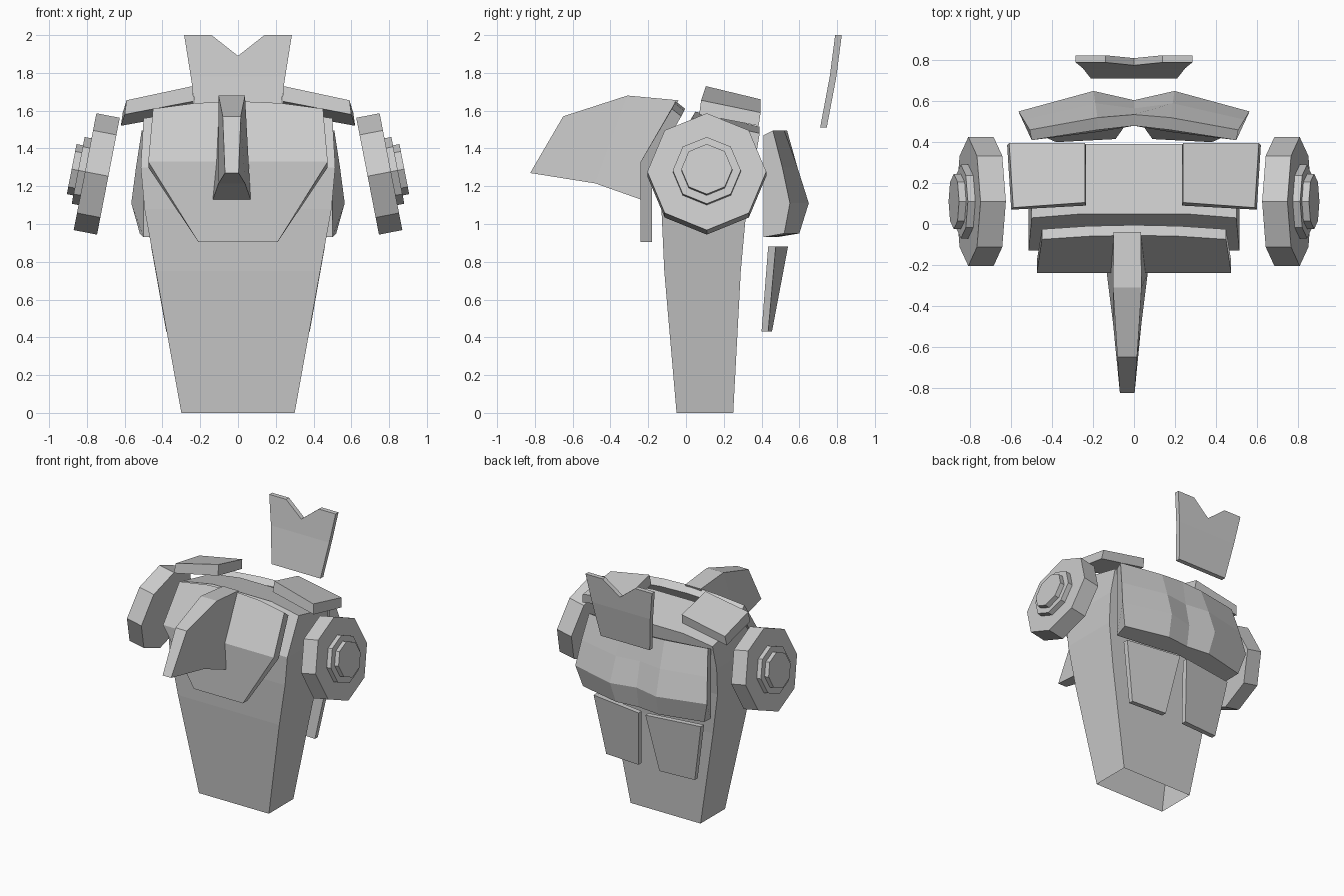
import bpy, bmesh, math
from mathutils import Matrix, Vector

if "Cube" in bpy.data.objects:
    bpy.data.objects.remove(bpy.data.objects["Cube"])

grey = bpy.data.materials.new("plain grey")
grey.diffuse_color = (0.6, 0.6, 0.6, 1)
grey.use_nodes = True
grey.node_tree.nodes["Principled BSDF"].inputs["Base Color"].default_value = grey.diffuse_color


def finish(name, bm):
    bmesh.ops.recalc_face_normals(bm, faces=bm.faces)
    me = bpy.data.meshes.new(name)
    bm.to_mesh(me)
    bm.free()
    me.materials.append(grey)
    ob = bpy.data.objects.new(name, me)
    bpy.context.collection.objects.link(ob)
    return ob


def loft(name, rings, start_cap=True, end_cap=True):
    """Join closed rings of points with quads and cap the ends."""
    bm = bmesh.new()
    vs = [[bm.verts.new(p) for p in r] for r in rings]
    n = len(vs[0])
    for a, b in zip(vs, vs[1:]):
        for i in range(n):
            j = (i + 1) % n
            bm.faces.new((a[i], a[j], b[j], b[i]))
    if start_cap:
        bm.faces.new(vs[0])
    if end_cap:
        bm.faces.new(vs[-1])
    return finish(name, bm)


# Torso: tapered shell, open underneath, (half width, front y, back y, side z, extra mid z, extra back z)
rings = []
for w, yf, yb, z, mid, back in [
        (0.30, -0.05, 0.25, 0.0, 0, 0),
        (0.435, -0.115, 0.29, 0.75, 0, 0),
        (0.495, -0.13, 0.32, 1.08, 0, 0),
        (0.515, -0.13, 0.36, 1.30, 0, 0),
        (0.50, 0.03, 0.39, 1.56, 0.035, -0.08)]:
    bow = 0.02 if mid else 0
    rings.append([(-w, yf, z), (-w / 2, yf + bow, z + mid), (w / 2, yf + bow, z + mid), (w, yf, z),
                  (w, yb, z + back), (w / 2, yb, z + mid + back),
                  (-w / 2, yb, z + mid + back), (-w, yb, z + back)])
loft("torso", rings, start_cap=False)

# Chest plate: bent slab, upper half leaning back
rings = []
for f in (-1, -0.5, 0, 0.5, 1):
    e = abs(f) ** 2
    xt, xm, xb = 0.45 * f, 0.475 * f, 0.21 * f
    yt, zt = -0.055 - 0.02 * e, 1.65 - 0.04 * e
    rings.append([(xt, yt, zt), (xm, -0.24, 1.33), (xb, -0.24, 0.905),
                  (xb, -0.18, 0.905), (xm, -0.18, 1.30), (xt, yt + 0.05, zt - 0.04)])
loft("chest_plate", rings)

# Front beak: wedge, narrow at the tip (top y, z, half width, bottom y, z, half width)
cx = -0.033
rings = []
for yt, zt, wt, yb, zb, wb in [
        (-0.65, 1.57, 0.048, -0.825, 1.27, 0.036),
        (-0.31, 1.68, 0.070, -0.48, 1.215, 0.07),
        (-0.04, 1.655, 0.066, -0.24, 1.13, 0.10)]:
    rings.append([(cx - wt, yt, zt), (cx + wt, yt, zt), (cx + wb, yb, zb), (cx - wb, yb, zb)])
loft("front_beak", rings)

# Backpack: faceted double bulge (half width, z, outer y, bulge y, centre y)
rows = [(0.50, 1.47, 0.41, 0.46, 0.48),
        (0.51, 1.495, 0.46, 0.52, 0.535),
        (0.54, 1.30, 0.51, 0.59, 0.565),
        (0.565, 1.11, 0.55, 0.65, 0.605),
        (0.52, 0.95, 0.52, 0.60, 0.58),
        (0.50, 0.93, 0.41, 0.45, 0.48)]
rings = []
for f, k in ((-1, 2), (-0.35, 3), (0, 4), (0.35, 3), (1, 2)):
    rings.append([(r[0] * f, r[k], r[1]) for r in rows])
loft("backpack", rings)

# Notched tail fin: outline leaning back, (x, z) with y following height
bm = bmesh.new()
outline = [(-0.21, 1.51), (-0.25, 1.78), (-0.285, 2.0), (-0.14, 2.0), (0, 1.89),
           (0.14, 2.0), (0.285, 2.0), (0.25, 1.78), (0.21, 1.51), (0, 1.51), (0, 1.78)]


def fin_y(z):
    return 0.71 + (z - 1.51) * 0.19 if z < 1.78 else 0.761 + (z - 1.78) * 0.13


quads = [(0, 1, 10, 9), (9, 10, 7, 8), (1, 2, 3, 4, 10), (10, 4, 5, 6, 7)]
fv = [bm.verts.new((x, fin_y(z), z)) for x, z in outline]
faces = [bm.faces.new([fv[i] for i in q]) for q in quads]
ext = bmesh.ops.extrude_face_region(bm, geom=faces, use_keep_orig=True)
moved = [g for g in ext["geom"] if isinstance(g, bmesh.types.BMVert)]
bmesh.ops.translate(bm, verts=moved, vec=(0, 0.035, 0))
finish("tail_fin", bm)

for s, side in ((-1, "left"), (1, "right")):
    # Shoulder flap: slab sloping outward and backward
    loft(side + "_shoulder_flap", [
        [(s * 0.24, 0.105, 1.73), (s * 0.59, 0.08, 1.655), (s * 0.60, 0.07, 1.58), (s * 0.235, 0.09, 1.65)],
        [(s * 0.24, 0.395, 1.66), (s * 0.61, 0.395, 1.59), (s * 0.62, 0.385, 1.52), (s * 0.235, 0.385, 1.59)]])

    # Rear skirt plate: hangs below the backpack, angled back at the middle
    loft(side + "_skirt_plate", [
        [(s * 0.03, 0.50, 0.88), (s * 0.46, 0.435, 0.88), (s * 0.46, 0.475, 0.88), (s * 0.03, 0.54, 0.88)],
        [(s * 0.09, 0.415, 0.43), (s * 0.38, 0.40, 0.43), (s * 0.38, 0.435, 0.43), (s * 0.09, 0.455, 0.43)]])

    # Shoulder disc: stepped octagon, axis tilted up and outward
    tilt = math.radians(11)
    axis = Vector((s * math.cos(tilt), 0, math.sin(tilt)))
    up = Vector((-s * math.sin(tilt), 0, math.cos(tilt)))
    centre = Vector((s * 0.748, 0.11, 1.265))
    rings = []
    for off, r in ((-0.063, 0.315), (0.063, 0.315), (0.063, 0.18),
                   (0.10, 0.18), (0.10, 0.135), (0.135, 0.135)):
        rings.append([centre + axis * off + up * (r * math.cos(a)) + Vector((0, r * math.sin(a), 0))
                      for a in (i * math.pi / 4 for i in range(8))])
    loft(side + "_shoulder_disc", rings)
